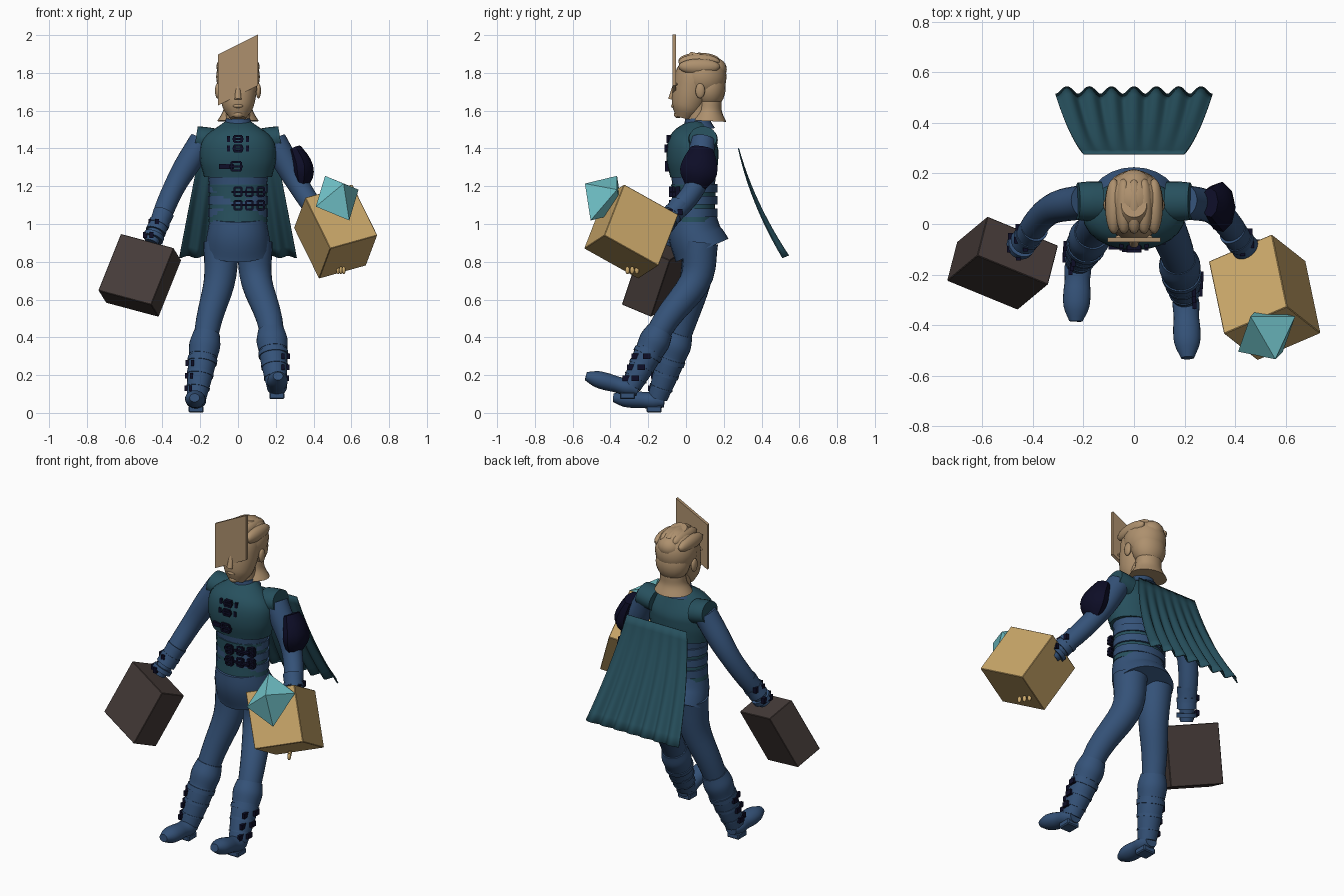
import bpy
import bmesh
import math
from mathutils import Matrix, Vector

if "Cube" in bpy.data.objects:
    bpy.data.objects.remove(bpy.data.objects["Cube"])


def material(name, *rgb):
    mat = bpy.data.materials.new(name)
    mat.use_nodes = True
    mat.diffuse_color = (*rgb, 1)
    shader = mat.node_tree.nodes["Principled BSDF"]
    shader.inputs["Base Color"].default_value = mat.diffuse_color
    return mat


BLUE = material("suit blue", .035, .085, .19)
TEAL = material("vest teal", .02, .08, .11)
TAN = material("skin tan", .42, .28, .155)
GOLD = material("box gold", .58, .38, .14)
BROWN = material("case brown", .06, .044, .04)
NAVY = material("dark navy", .004, .004, .02)
CYAN = material("crystal cyan", .17, .56, .6)


def finish(name, bm, mat, smooth_angle=40):
    bmesh.ops.recalc_face_normals(bm, faces=bm.faces)
    mesh = bpy.data.meshes.new(name)
    bm.to_mesh(mesh)
    bm.free()
    mesh.materials.append(mat)
    part = bpy.data.objects.new(name, mesh)
    bpy.context.collection.objects.link(part)
    if smooth_angle:
        bpy.ops.object.select_all(action='DESELECT')
        part.select_set(True)
        bpy.context.view_layer.objects.active = part
        bpy.ops.object.shade_smooth_by_angle(angle=math.radians(smooth_angle))
    return part


def sample(values, t):
    """Point at t on the smooth curve through evenly spaced values."""
    spot = t * (len(values) - 1)
    i = min(int(spot), len(values) - 2)
    f = spot - i
    start, end = values[i], values[i + 1]
    before = values[i - 1] if i else start * 2 - end
    after = values[i + 2] if i + 2 < len(values) else end * 2 - start
    bend = before * 2 - start * 5 + end * 4 - after
    twist = start * 3 - before - end * 3 + after
    return start + ((end - before) * f + bend * f ** 2 + twist * f ** 3) / 2


def loft(name, path, radii, mat, depth=1.0, sides=24, steps=14):
    """Oval rings along a path; depth is the ratio of the oval's two radii."""
    bm = bmesh.new()
    path = [Vector(point) for point in path]
    rings = []
    for step in range(steps + 1):
        t = step / steps
        ahead, behind = min(t + .02, 1), max(t - .02, 0)
        along = (sample(path, ahead) - sample(path, behind)).normalized()
        axis = Vector((0, 1, 0)) if abs(along.x) > .8 else Vector((1, 0, 0))
        across = (axis - along * axis.dot(along)).normalized()
        outward = along.cross(across) * depth
        ring = []
        for side in range(sides):
            angle = math.tau * side / sides
            spoke = across * math.cos(angle) + outward * math.sin(angle)
            ring.append(bm.verts.new(sample(path, t) + spoke * sample(radii, t)))
        rings.append(ring)
    for low, high in zip(rings, rings[1:]):
        for k in range(sides):
            bm.faces.new((low[k - 1], low[k], high[k], high[k - 1]))
    bm.faces.new(rings[0])
    bm.faces.new(rings[-1])
    return finish(name, bm, mat)


def ball(name, centre, radii, mat):
    bm = bmesh.new()
    place = Matrix.Translation(centre) @ Matrix.Diagonal(radii).to_4x4()
    bmesh.ops.create_uvsphere(bm, u_segments=20, v_segments=12, radius=1, matrix=place)
    return finish(name, bm, mat)


def block(name, centre, edges, mat, bevel=None):
    """Box from a size, or from three edge vectors."""
    shape = Matrix(edges).transposed() if isinstance(edges[0], tuple) else Matrix.Diagonal(edges)
    bm = bmesh.new()
    bmesh.ops.create_cube(bm, size=1, matrix=Matrix.Translation(centre) @ shape.to_4x4())
    part = finish(name, bm, mat, smooth_angle=None)
    if bevel:
        part.modifiers.new("soft edges", 'BEVEL').width = bevel


def mid(y, z):
    """Point on the body's centre plane."""
    return Vector((0, y, z))


def band(name, start, end, radius, mat, depth=1.0):
    loft(name, (start, end), (radius, radius), mat, depth, steps=1)


def buckle(name, x, y, z, width, height, bar=.011):
    """Open frame with a prong, facing the front."""
    for sign in (-1, 1):
        block(name + "_post", (x + sign * width / 2, y, z), (bar, bar * 2, height), NAVY)
        block(name + "_rail", (x, y, z + sign * height / 2), (width, bar * 2, bar), NAVY)
    block(name + "_prong", (x, y, z), (width * 1.5, bar * 2, bar), NAVY)


# Torso, vest and coat
loft("shirt", (mid(.04, 1), mid(.04, 1.3)), (.145, .145, .168), BLUE, depth=.74)
loft("vest_chest", (mid(.04, 1.25), mid(.035, 1.4), mid(.07, 1.54)), (.18, .202, .185, .07), TEAL, depth=.68)
loft("vest_corset", (mid(.04, 1.01), mid(.04, 1.21)), (.156, .15, .156), TEAL, depth=.76)
for row in range(3):
    z = 1.06 + row * .065
    band("waist_band", mid(.046, z - .022), mid(.046, z + .022), .158, BLUE, depth=.76)
loft("coat_skirt", (mid(.035, 1.03), mid(.05, .94), mid(.085, .86)), (.148, .165, .178), BLUE, depth=.86)
loft("collar", (mid(.065, 1.5), mid(.06, 1.56)), (.09, .073, .065), BLUE)

# Fastenings on the front
for z in (1.45, 1.4):
    buckle("chest_clasp", 0, z * .2 - .382, z, width=.04, height=.03)
    for sign in (-1, 1):
        block("clasp_end", (sign * .05, z * .2 - .374, z), (.016, .02, .03), NAVY)
buckle("chest_buckle", -.01, -.1, 1.305, width=.05, height=.045)
block("chest_strap", (-.06, -.09, 1.305), (.08, .02, .025), NAVY)
for z in (1.17, 1.1):
    block("waist_strap", (.045, -.072, z), (.16, .02, .012), NAVY)
    for x in (0, .06, .12):
        buckle("waist_buckle", x, x * .3 - .08, z, width=.035, height=.045)

# Head and hair
band("neck", mid(.07, 1.5), mid(.06, 1.66), .063, TAN)
loft("face", (mid(-.015, 1.56), mid(.02, 1.68), mid(.075, 1.9)), (.042, .074, .09, .1, .1, .05), TAN)
ball("hair", mid(.09, 1.78), (.116, .125, .125), TAN)
ball("hair_back", mid(.125, 1.72), (.1, .085, .11), TAN)
ball("hair_bun", mid(.15, 1.82), (.07, .066, .06), TAN)
for lock in range(-2, 3):
    ball("hair_lock", (lock * .04, .07, 1.865 - lock ** 2 * .008), (.034, .11, .042), TAN)
loft("hair_ends", (mid(.125, 1.65), mid(.12, 1.545)), (.075, .08, .11), TAN, depth=.85)
loft("nose", (mid(-.06, 1.74), mid(-.08, 1.66)), (.01, .014, .018), TAN, depth=.8)
ball("lips", mid(-.065, 1.625), (.027, .014, .011), TAN)
ball("chin", mid(-.042, 1.58), (.028, .022, .02), TAN)
block("face_plate", mid(-.063, 1.815), ((.21, 0, .105), (0, .018, 0), (0, 0, -.27)), TAN)
for sign in (-1, 1):
    ball("ear", (sign * .108, .075, 1.705), (.014, .025, .04), TAN)
    ball("brow", (sign * .043, -.055, 1.74), (.032, .014, .008), TAN)
    ball("eye", (sign * .04, -.055, 1.715), (.017, .014, .009), TAN)

# Arms and legs, posed by their joints
POSES = {
    "left": dict(sign=1, elbow=(.325, .05, 1.2), wrist=(.47, -.13, .98),
                 knee=(.172, -.12, .47), ankle=(.204, -.29, .14), toe=(.212, -.53, .195)),
    "right": dict(sign=-1, elbow=(-.34, .05, 1.19), wrist=(-.46, -.1, .9),
                  knee=(-.16, -.02, .46), ankle=(-.22, -.15, .08), toe=(-.23, -.385, .08)),
}
for side, pose in POSES.items():
    sign = pose["sign"]
    elbow, wrist, knee, ankle, toe = (
        Vector(pose[joint]) for joint in ("elbow", "wrist", "knee", "ankle", "toe"))

    # Sleeve, cap and cuff
    shoulder = Vector((sign * .19, .09, 1.44))
    loft(side + "_arm", (shoulder, elbow, wrist), (.068, .066, .057, .052, .036), BLUE)
    loft(side + "_shoulder_cap", (shoulder - Vector((sign * .06, 0, 0)), shoulder + Vector((sign * .033, 0, .015))),
         (.078, .078, .074), TEAL, depth=.85)
    loft(side + "_cuff", (elbow.lerp(wrist, .45), elbow.lerp(wrist, .8)), (.056, .052, .055), BLUE)

    # Wrist straps with buckles on the outside
    for place in (.62, .86):
        spot = elbow.lerp(wrist, place)
        band(side + "_wrist_strap", spot, elbow.lerp(wrist, place + .07), .056, BLUE)
        for angle in (-.6, .4, 1.3):
            offset = Vector((sign * math.cos(angle), -math.sin(angle), 0)) * .054
            block(side + "_wrist_buckle", spot + offset, (.02, .026, .032), NAVY)

    # Trouser leg and boot shaft
    hip, thigh = Vector((sign * .088, .075, .9)), Vector((sign * .098, .05, .7))
    loft(side + "_leg", (hip, thigh, knee, ankle), (.095, .083, .067, .05), BLUE)
    loft(side + "_boot_shaft", (knee.lerp(ankle, .2), ankle), (.07, .074, .065, .052), BLUE)
    loft(side + "_boot_cuff", (knee.lerp(ankle, .1), knee.lerp(ankle, .42)), (.07, .082, .076), BLUE)

    # Buckled straps down the boot
    for strap in range(3):
        radius = .079 - strap * .008
        top = knee.lerp(ankle, .45 + strap * .2)
        low = top.lerp(ankle, .12)
        band(side + "_boot_strap", top, low, radius, BLUE)
        for angle in (0, .9):
            offset = Vector((sign * math.cos(angle), -math.sin(angle), 0)) * radius
            block(side + "_boot_buckle", low + offset, (.016, .04, .03), NAVY)

    # Foot
    heel = ankle + mid(.035, -.02)
    loft(side + "_foot", (heel, toe), (.036, .053, .05, .054, .05, .026), BLUE, depth=.85)
    block(side + "_heel", heel.lerp(toe, .2) - mid(0, .045), (.08, .08, .035), BLUE, bevel=.006)

loft("left_elbow_pad", ((.3, .085, 1.4), (.34, .07, 1.3), (.34, .05, 1.195)),
     (.035, .053, .058, .032), NAVY, depth=1.7, sides=9, steps=8)

# Pleated cape
bm = bmesh.new()
bmesh.ops.create_grid(bm, x_segments=84, y_segments=12, size=1)
for vert in bm.verts:
    across, drop = vert.co.x, (1 - vert.co.y) / 2
    pleat = drop * math.cos(7 * math.pi * across)
    vert.co = (across * (.2 + .11 * drop),
               .275 + .14 * drop + .11 * drop ** 2 + .015 * pleat,
               1.4 - .575 * drop + .006 * pleat)
cape = finish("cape", bm, TEAL, smooth_angle=60)
cape.modifiers.new("thickness", 'SOLIDIFY').thickness = .006

# Carried boxes, with fingertips showing below the gold one
block("gold_box", (.517, -.29, .96),
      ((.25, .107, .07), (-.06, .287, -.16), (-.133, .105, .27)), GOLD, bevel=.003)
block("brown_case", (-.52, -.155, .728),
      ((.28, -.115, -.075), (.04, .155, -.065), (-.12, -.1, -.3)), BROWN, bevel=.003)
for finger in range(3):
    ball("fingertip", (.53 + finger * .015, -.26 - finger * .025, .755), (.01, .012, .02), GOLD)

# Crystal
bm = bmesh.new()
for axis in ((-.064, .07, .118), (.113, .07, .045), (.034, -.1, .077)):
    for sign in (-1, 1):
        bm.verts.new(Vector((.525, -.435, 1.137)) + Vector(axis) * sign)
bmesh.ops.convex_hull(bm, input=bm.verts[:])
finish("crystal", bm, CYAN, smooth_angle=None)
